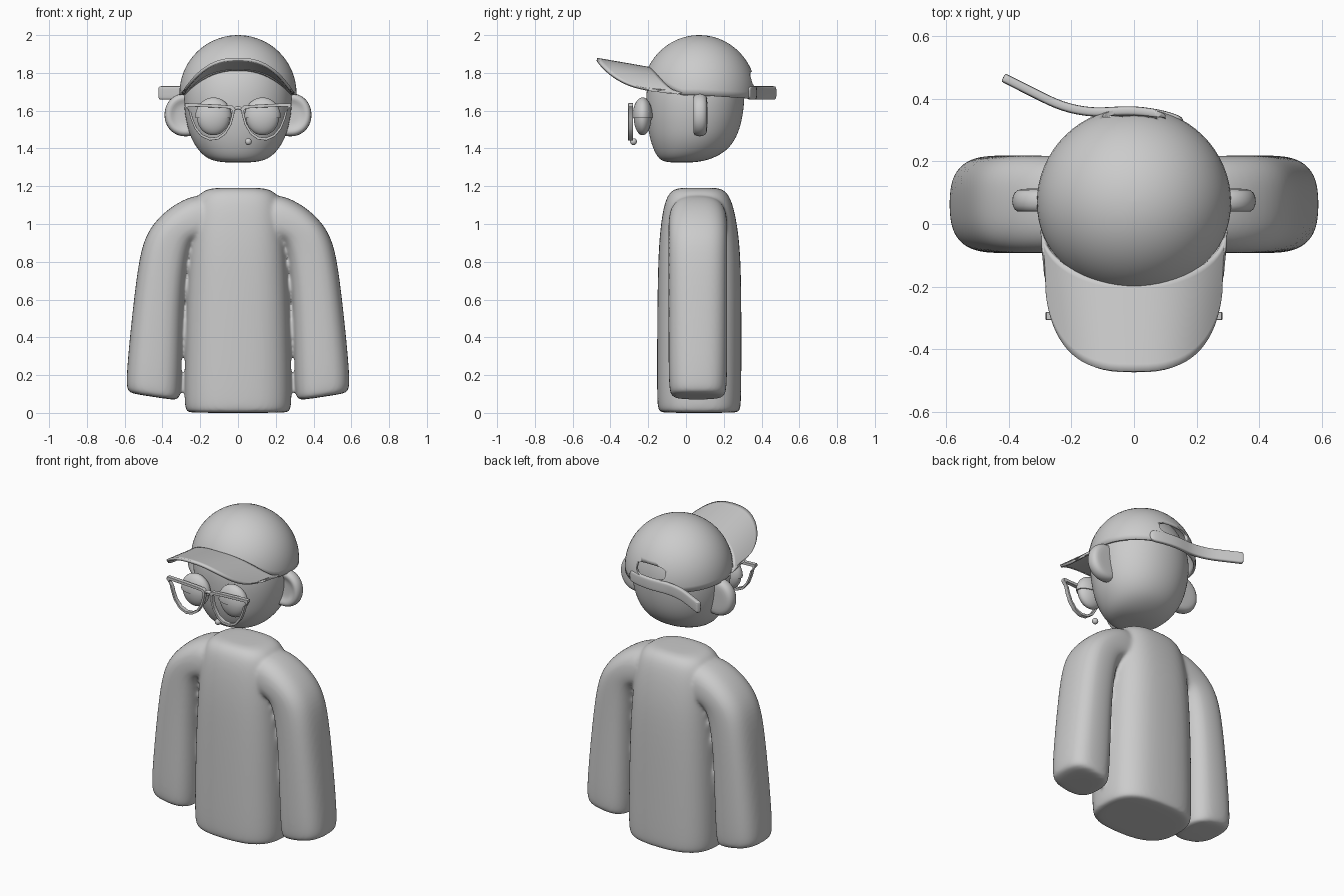
import bpy, bmesh
from math import sin, cos, pi, asin
from mathutils import Vector as V, Matrix

if "Cube" in bpy.data.objects:
    bpy.data.objects.remove(bpy.data.objects["Cube"])


def spow(a, p):
    return (abs(a) ** p) * (1 if a >= 0 else -1)


def ring(c, u, v, n=2.0, count=24):
    """Superellipse around c with half axes u and v."""
    out = []
    for i in range(count):
        a = 2 * pi * i / count
        out.append(V(c) + V(u) * spow(cos(a), 2 / n) + V(v) * spow(sin(a), 2 / n))
    return out


def loft(bm, rings, start=True, end=True, loop=False, closed=True):
    rows = [[bm.verts.new(p) for p in r] for r in rings]
    n = len(rows[0])
    pairs = list(zip(rows, rows[1:])) + ([(rows[-1], rows[0])] if loop else [])
    for a, b in pairs:
        for i in range(n if closed else n - 1):
            j = (i + 1) % n
            bm.faces.new((a[i], a[j], b[j], b[i]))
    if closed and not loop:
        if start:
            bm.faces.new(rows[0][::-1])
        if end:
            bm.faces.new(rows[-1])


def finish(name, bm, subsurf=0, angle=50):
    bmesh.ops.recalc_face_normals(bm, faces=bm.faces[:])
    me = bpy.data.meshes.new(name)
    bm.to_mesh(me)
    bm.free()
    ob = bpy.data.objects.new(name, me)
    bpy.context.collection.objects.link(ob)
    bpy.ops.object.select_all(action='DESELECT')
    ob.select_set(True)
    bpy.context.view_layer.objects.active = ob
    if subsurf:
        for p in me.polygons:
            p.use_smooth = True
        ob.modifiers.new("Subdivision", 'SUBSURF').levels = subsurf
        ob.modifiers[-1].render_levels = subsurf
    else:
        bpy.ops.object.shade_smooth_by_angle(angle=angle * pi / 180)
    return ob


def flat_rings(rows, n):
    """Horizontal rings from (z, half width, front y, back y)."""
    return [ring((0, (f + b) / 2, z), (w, 0, 0), (0, (b - f) / 2, 0), n)
            for z, w, f, b in rows]


# Torso and both arms, fused into one soft body
bm = bmesh.new()
loft(bm, flat_rings([
    (0.0, .255, -.125, .265), (.005, .275, -.145, .285), (.04, .287, -.155, .294),
    (.3, .283, -.155, .295), (.6, .276, -.153, .295), (.85, .262, -.148, .29),
    (1.0, .25, -.135, .272), (1.1, .235, -.118, .25), (1.16, .21, -.095, .225),
    (1.187, .16, -.06, .19), (1.192, .10, -.02, .15)], 2.7))
ARM = [(.34, .068, .55, .10, .115), (.315, .07, .58, .11, .14),
       (.303, .095, .596, .14, .155), (.295, .35, .577, .37, .157),
       (.288, .6, .549, .63, .157), (.268, .8, .522, .83, .157),
       (.235, .91, .485, .955, .157), (.19, .92, .405, 1.055, .157),
       (.12, .92, .29, 1.135, .155), (.03, .92, .15, 1.175, .14)]
for s in (1, -1):
    rs = []
    for xi, zi, xo, zo, hy in ARM:
        a, b = V((s * xi, .063, zi)), V((s * xo, .063, zo))
        rs.append(ring((a + b) / 2, (b - a) / 2, (0, hy, 0), 2.7))
    loft(bm, rs)
body = finish("body", bm, 2)
rm = body.modifiers.new("Fuse", 'REMESH')
rm.mode = 'VOXEL'
rm.voxel_size = .01
rm.use_smooth_shade = True
sm = body.modifiers.new("Soften", 'SMOOTH')
sm.factor = .5
sm.iterations = 12

# Head
bm = bmesh.new()
loft(bm, flat_rings([
    (1.325, .06, -.08, .03), (1.332, .125, -.125, .09), (1.352, .172, -.15, .155),
    (1.39, .212, -.172, .22), (1.45, .25, -.193, .265), (1.52, .272, -.206, .292),
    (1.6, .287, -.214, .307), (1.7, .29, -.215, .315), (1.8, .265, -.19, .295),
    (1.89, .205, -.125, .25), (1.94, .135, -.06, .19), (1.96, .05, .03, .1)], 2.1))
finish("head", bm, 2)

# Ears with a shallow front dish
for s, side in ((1, "right"), (-1, "left")):
    bm = bmesh.new()
    loft(bm, [ring((s * .277, y, 1.578), (r, 0, 0), (0, 0, r * 1.02), 2.1)
              for y, r in ((.055, .04), (.05, .065), (.036, .085), (.042, .107),
                           (.073, .116), (.104, .107), (.113, .085), (.113, .04))])
    finish(side + "_ear", bm, 1)

# Cap crown: dome whose rim arches up at the forehead, with a slot at the back
CY, CZ, RX, RY, RZ = .07, 1.69, .31, .302, .31


def arch(x, h):
    return 1.682 + h * max(0, 1 - (abs(x) / .295) ** 2.5)


bm = bmesh.new()
rows, COLS, ROWS = [], 64, 16
for r in range(ROWS):
    row = []
    for i in range(COLS):
        a = 2 * pi * i / COLS
        x, y = sin(a), cos(a)
        rim = arch(RX * x, .135) if y < 0 else 1.682 - .02 * y
        lo = asin((rim - CZ) / RZ)
        p = lo + (pi / 2 - .02 - lo) * r / (ROWS - 1)
        row.append(V((RX * cos(p) * x, CY + RY * cos(p) * y, CZ + RZ * sin(p))))
    rows.append(row)
loft(bm, rows, start=False)
crown = finish("cap_crown", bm)
so = crown.modifiers.new("Thickness", 'SOLIDIFY')
so.thickness = .014
so.offset = -1

bm = bmesh.new()
loft(bm, [ring((0, y, 1.766), (.1, 0, 0), (0, 0, .042), 2.8, 32) for y in (.2, .5)])
cutter = finish("slot_cutter", bm)
cutter.hide_render = True
cutter.hide_set(True)
bo = crown.modifiers.new("Slot", 'BOOLEAN')
bo.operation = 'DIFFERENCE'
bo.object = cutter

# Cap brim: arched sheet from the crown rim to a rounded front edge
bm = bmesh.new()
rows = []
for k in range(13):
    t, row = k / 12, []
    for i in range(41):
        a = -pi / 2 + pi * i / 40
        c = max(0, cos(a))
        xi, yi = .292 * sin(a), -.02 - .165 * c
        xo, yo = .283 * spow(sin(a), .72), -.06 - .412 * c ** .68
        x, y = xi + (xo - xi) * t, yi + (yo - yi) * t
        row.append(V((x, y, arch(x, .135 + .05 * t) + .005)))
    rows.append(row)
loft(bm, rows, closed=False)
brim = finish("cap_brim", bm)
so = brim.modifiers.new("Thickness", 'SOLIDIFY')
so.thickness = .016
so.offset = 0

# Cap strap sweeping off to one side behind the head
path = [V((x, y, 1.694)) for x, y in ((.16, .325), (.1, .348), (0, .364), (-.08, .358),
        (-.14, .356), (-.23, .373), (-.315, .416), (-.41, .464), (-.418, .468))]
bm = bmesh.new()
rs = []
for i, p in enumerate(path):
    d = (path[min(i + 1, len(path) - 1)] - path[max(i - 1, 0)]).normalized()
    rs.append(ring(p, d.cross(V((0, 0, 1))) * .015, (0, 0, .036), 4, 16))
loft(bm, rs)
finish("cap_strap", bm, 2)

# Eyes with heavy upper lids, and glasses rims
RIM = [(.28, 1.64), (.282, 1.625), (.262, 1.6), (.25, 1.555), (.23, 1.505), (.195, 1.462),
       (.15, 1.442), (.105, 1.447), (.065, 1.475), (.035, 1.525), (.02, 1.58),
       (.017, 1.615), (.03, 1.627), (.1, 1.632), (.2, 1.637)]
for s, side in ((1, "right"), (-1, "left")):
    for part, rad in (("eyeball", (.088, .047, .098)), ("eyelid", (.096, .053, .102))):
        bm = bmesh.new()
        m = Matrix.Translation((s * .13, -.23, 1.568)) @ Matrix.Diagonal((*rad, 1))
        bmesh.ops.create_uvsphere(bm, u_segments=32, v_segments=20, radius=1, matrix=m)
        if part == "eyelid":
            cut = bmesh.ops.bisect_plane(
                bm, geom=bm.verts[:] + bm.edges[:] + bm.faces[:], plane_co=(0, 0, 1.562),
                plane_no=(0, 0, 1), clear_inner=True)["geom_cut"]
            bmesh.ops.contextual_create(
                bm, geom=[e for e in cut if isinstance(e, bmesh.types.BMEdge)])
        finish(side + "_" + part, bm)
    bm = bmesh.new()
    c = V((.142, 1.55))
    inner = [c + V(((x - c.x) * .88, (z - c.y) * .8 if z > c.y else (z - c.y) * .86))
             for x, z in RIM]
    loft(bm, [[V((s * p[0], y, p[1])) for p in pts] for pts, y in
              ((RIM, -.306), (inner, -.306), (inner, -.281), (RIM, -.281))], loop=True)
    rim = finish(side + "_glasses_rim", bm, angle=40)
    bv = rim.modifiers.new("Bevel", 'BEVEL')
    bv.width = .003
    bv.segments = 2

# Glasses bridge
bm = bmesh.new()
loft(bm, [ring((x, -.294, z), (0, .01, 0), (0, 0, .009), 3, 12) for x, z in
          ((-.026, 1.602), (-.012, 1.613), (0, 1.616), (.012, 1.613), (.026, 1.602))])
finish("glasses_bridge", bm)

# Small stud under the glasses
bm = bmesh.new()
bmesh.ops.create_uvsphere(bm, u_segments=20, v_segments=12, radius=.018,
                          matrix=Matrix.Translation((.055, -.278, 1.436)))
finish("face_stud", bm)
